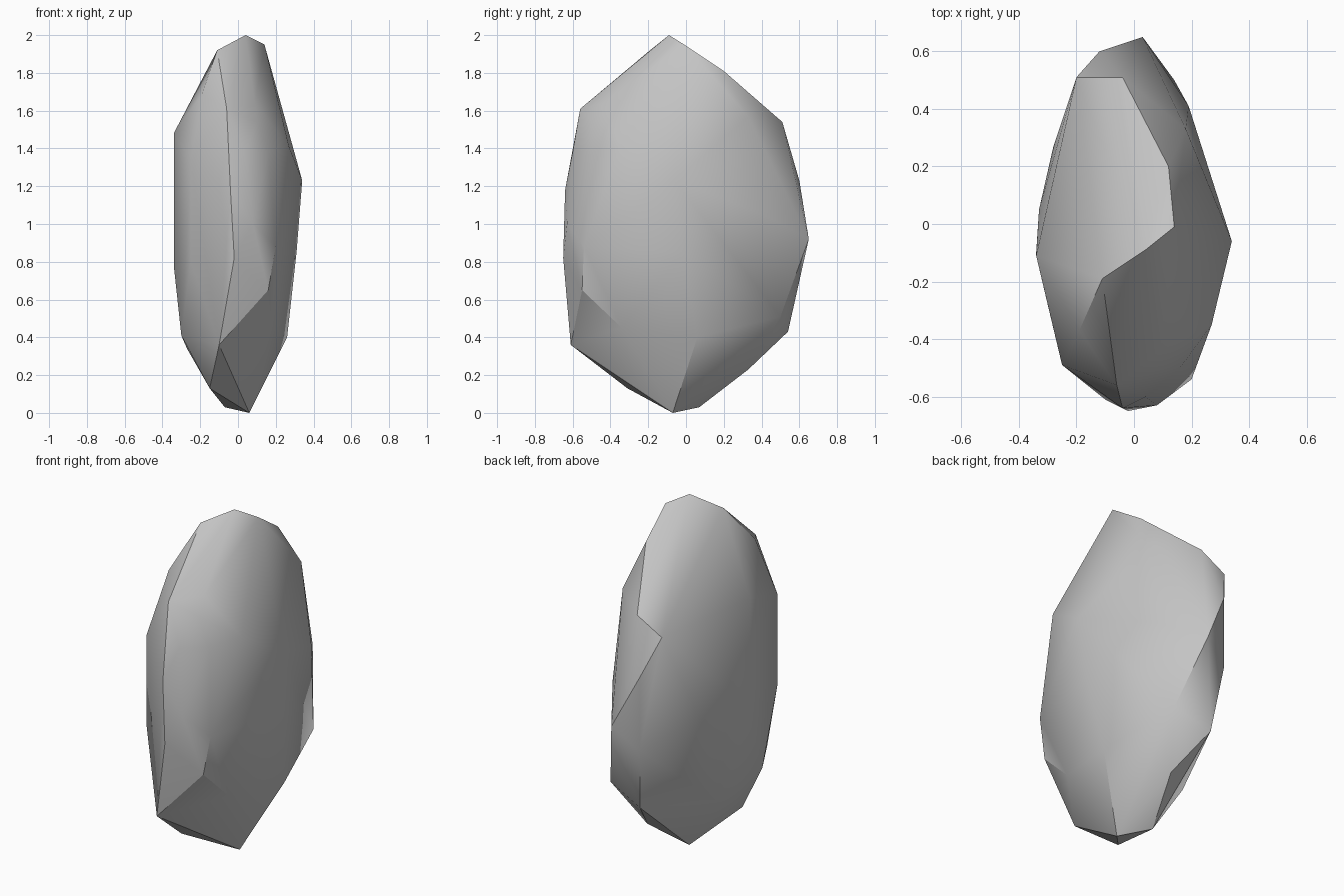
import bpy
import bmesh
import math
from mathutils import Vector

# Remove the default object
default_object = bpy.data.objects.get("Cube")
if default_object:
    bpy.data.objects.remove(default_object, do_unlink=True)


def make_material(name, colour):
    """One flat colour, the same in the viewport and in a render."""
    material = bpy.data.materials.new(name)
    material.use_nodes = True
    material.diffuse_color = colour
    shader = material.node_tree.nodes["Principled BSDF"]
    shader.inputs["Base Color"].default_value = colour
    shader.inputs["Roughness"].default_value = 0.9
    return material


def make_hull(name, corners, material, crease_angle):
    """Wrap a convex skin around the chipped corners of a stone."""
    mesh = bpy.data.meshes.new(name)
    stone = bpy.data.objects.new(name, mesh)
    bpy.context.collection.objects.link(stone)
    bm = bmesh.new()
    for corner in corners:
        bm.verts.new(Vector(corner))
    hull = bmesh.ops.convex_hull(bm, input=bm.verts)
    unused = set(hull["geom_interior"]) | set(hull["geom_unused"])
    unused_verts = [v for v in unused if isinstance(v, bmesh.types.BMVert)]
    bmesh.ops.delete(bm, geom=unused_verts, context="VERTS")
    bmesh.ops.recalc_face_normals(bm, faces=bm.faces)
    bm.to_mesh(mesh)
    bm.free()
    mesh.materials.append(material)
    bpy.ops.object.select_all(action="DESELECT")
    stone.select_set(True)
    bpy.context.view_layer.objects.active = stone
    bpy.ops.object.shade_smooth_by_angle(angle=math.radians(crease_angle))
    return stone


# Sloping cap, from the peak down to the back shoulder
cap = [
    (.04, -.09, 2), (.14, -.01, 1.95), (-.11, -.19, 1.92),
    (.12, .2, 1.81), (-.04, .51, 1.54), (-.2, .51, 1.45),
    (-.34, -.11, 1.48), (.18, .33, 1.57),
]

# Narrow front, with its chipped ridge
front = [
    (-.06, -.56, 1.61), (-.19, -.37, 1.69), (.09, -.44, 1.64),
    (.1, -.5, 1.54), (.04, -.6, 1.38), (-.25, -.49, 1.34),
    (-.04, -.64, 1.18), (.16, -.5, 1.38), (.08, -.63, 1),
    (.2, -.54, .88), (-.02, -.65, .82), (-.25, -.49, .8),
    (.16, -.55, .65), (-.1, -.61, .36),
]

# Broad flanks
flanks = [
    (.27, -.35, 1.41), (.34, -.06, 1.23), (.19, .41, 1.05),
    (.31, -.02, .85), (.26, .06, .4), (.18, -.34, .45),
    (-.34, -.1, .78), (-.33, .05, 1), (-.28, .27, .9),
    (-.3, -.28, .41), (-.27, .08, .34),
]

# Back edge
back = [
    (-.12, .6, 1.23), (.03, .65, .92), (-.12, .6, .8),
    (.14, .5, .51), (-.08, .54, .43),
]

# Tapered foot
foot = [
    (.02, .33, .23), (-.11, .05, .1), (-.15, -.31, .13),
    (-.07, .07, .03), (.06, -.07, 0),
]

stone_grey = make_material("stone grey", (0.55, 0.55, 0.55, 1))
make_hull("boulder", cap + front + flanks + back + foot, stone_grey, 30)
